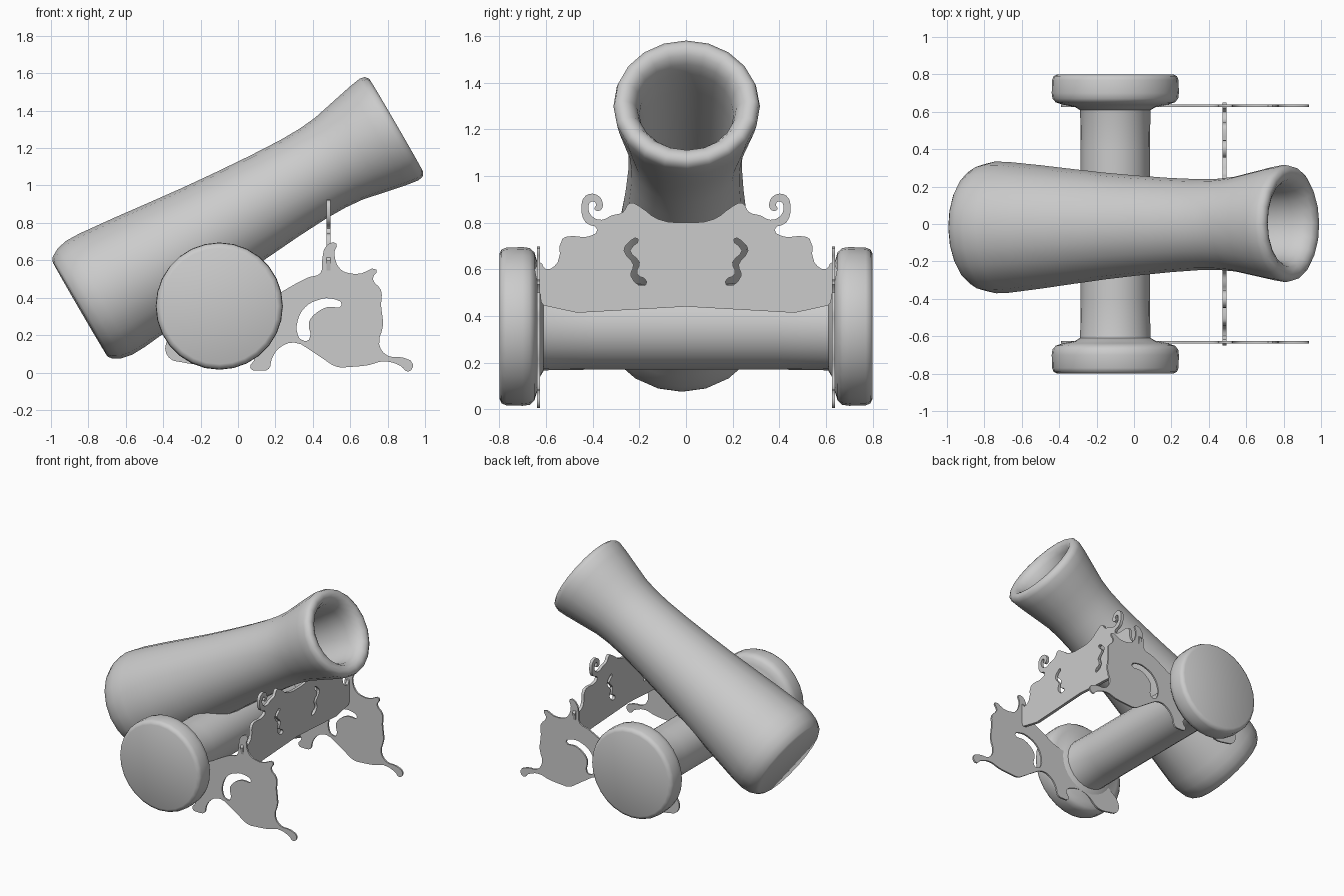
import bpy, bmesh, math
from mathutils import Vector

if "Cube" in bpy.data.objects:
    bpy.data.objects.remove(bpy.data.objects["Cube"])


def finish(ob, angle=40):
    bpy.ops.object.select_all(action='DESELECT')
    ob.select_set(True)
    bpy.context.view_layer.objects.active = ob
    if ob.type == 'CURVE':
        bpy.ops.object.convert(target='MESH')
    bpy.ops.object.shade_smooth_by_angle(angle=math.radians(angle))


def lathe(name, profile, origin, direction, sides):
    """Revolve (distance, radius) points around an axis."""
    q = Vector(direction).to_track_quat('Z', 'Y')
    bm = bmesh.new()
    rings = []
    for d, r in profile:
        rings.append([bm.verts.new(Vector(origin) + q @ Vector((
            r * math.cos(2 * math.pi * i / sides),
            r * math.sin(2 * math.pi * i / sides), d))) for i in range(sides)])
    for a, b in zip(rings, rings[1:]):
        for i in range(sides):
            j = (i + 1) % sides
            bm.faces.new((a[i], a[j], b[j], b[i]))
    bmesh.ops.remove_doubles(bm, verts=bm.verts, dist=1e-5)
    bmesh.ops.recalc_face_normals(bm, faces=bm.faces)
    me = bpy.data.meshes.new(name)
    bm.to_mesh(me)
    bm.free()
    ob = bpy.data.objects.new(name, me)
    bpy.context.collection.objects.link(ob)
    finish(ob, 60)


def plate(name, outlines, half_thickness, location, rotation):
    """Filled flat ornament with holes from smooth closed outlines."""
    cu = bpy.data.curves.new(name, 'CURVE')
    cu.dimensions = '2D'
    cu.fill_mode = 'BOTH'
    cu.extrude = half_thickness
    cu.resolution_u = 3
    for pts in outlines:
        sp = cu.splines.new('BEZIER')
        sp.bezier_points.add(len(pts) - 1)
        for bp, (x, y) in zip(sp.bezier_points, pts):
            bp.co = (x, y, 0)
            bp.handle_left_type = bp.handle_right_type = 'AUTO'
        sp.use_cyclic_u = True
    ob = bpy.data.objects.new(name, cu)
    ob.location = location
    ob.rotation_euler = rotation
    bpy.context.collection.objects.link(ob)
    finish(ob)


# Barrel with flared muzzle and hollow bore
lathe("barrel", [
    (0, 0), (0, .295), (.015, .315), (.06, .34), (.12, .352), (.2, .35),
    (.4, .33), (.6, .307), (.8, .285), (1.0, .267), (1.2, .252), (1.38, .243),
    (1.5, .244), (1.6, .253), (1.72, .278), (1.84, .303), (1.91, .314),
    (1.94, .308), (1.955, .288), (1.955, .262), (1.94, .235), (1.9, .213),
    (1.84, .202), (1.7, .198), (1.2, .19), (1.2, 0)],
    (-.845, -.02, .34), (.865, .012, .502), 20)

# Axle
lathe("axle", [(-.65, .2), (-.61, .188), (-.4, .185), (.4, .185), (.61, .188), (.65, .2)],
      (-.1, 0, .355), (0, 1, 0), 24)

# Side ornament outline and its opening (x, z)
side = [(.2, .415), (.3, .47), (.38, .51), (.44, .53), (.45, .6), (.475, .68),
        (.525, .69), (.515, .64), (.545, .555), (.6, .53), (.66, .53), (.74, .55),
        (.72, .5), (.765, .44), (.765, .36), (.775, .25), (.755, .15), (.8, .09),
        (.88, .08), (.935, .045), (.91, .005), (.87, .035), (.78, .06), (.7, .04),
        (.6, .03), (.53, .03), (.46, .07), (.4, .11), (.3, .16), (.22, .13),
        (.18, .07), (.165, .02), (.12, .01), (.065, .025), (.09, .08), (.02, .13),
        (-.1, .12), (-.2, .05), (-.3, .055), (-.37, .08), (-.385, .155),
        (-.3, .24), (-.15, .33), (.05, .38)]
side_hole = [(.32, .2), (.32, .28), (.36, .35), (.42, .385), (.5, .395), (.555, .36),
             (.48, .35), (.42, .32), (.38, .27), (.38, .175), (.34, .175)]

# Wheels and side ornaments, one pair each
wheel = [(.61, 0), (.61, .19), (.625, .215), (.638, .28), (.65, .318), (.67, .336),
         (.7, .34), (.77, .338), (.79, .33), (.8, .31), (.8, 0)]
for s, label in ((-1, "front"), (1, "back")):
    lathe(label + "_wheel", wheel, (-.1, 0, .355), (0, s, 0), 28)
    plate(label + "_side_ornament", [side, side_hole], .006,
          (0, s * .632, 0), (math.pi / 2, 0, 0))

# Cross plate under the muzzle, half outline (y, z) mirrored
half = [(.61, .445), (.625, .5), (.628, .63), (.6, .6), (.55, .63), (.53, .73),
        (.49, .742), (.42, .74), (.38, .77), (.43, .80), (.448, .87), (.43, .915),
        (.385, .92), (.357, .885), (.368, .852), (.392, .857), (.385, .88),
        (.405, .89), (.418, .86), (.4, .825), (.36, .812), (.32, .83), (.27, .845),
        (.24, .885), (.2, .87), (.12, .815)]
slot = [(.205, .73), (.25, .71), (.265, .68), (.225, .62), (.235, .57), (.18, .53),
        (.17, .55), (.21, .58), (.2, .63), (.24, .68)]


def flip(pts):
    return [(-y, z) for y, z in reversed(pts)]


plate("cross_plate", [half + [(0, .80)] + flip(half) + [(0, .44)], slot, flip(slot)],
      .011, (.483, 0, 0), (math.pi / 2, 0, math.pi / 2))
